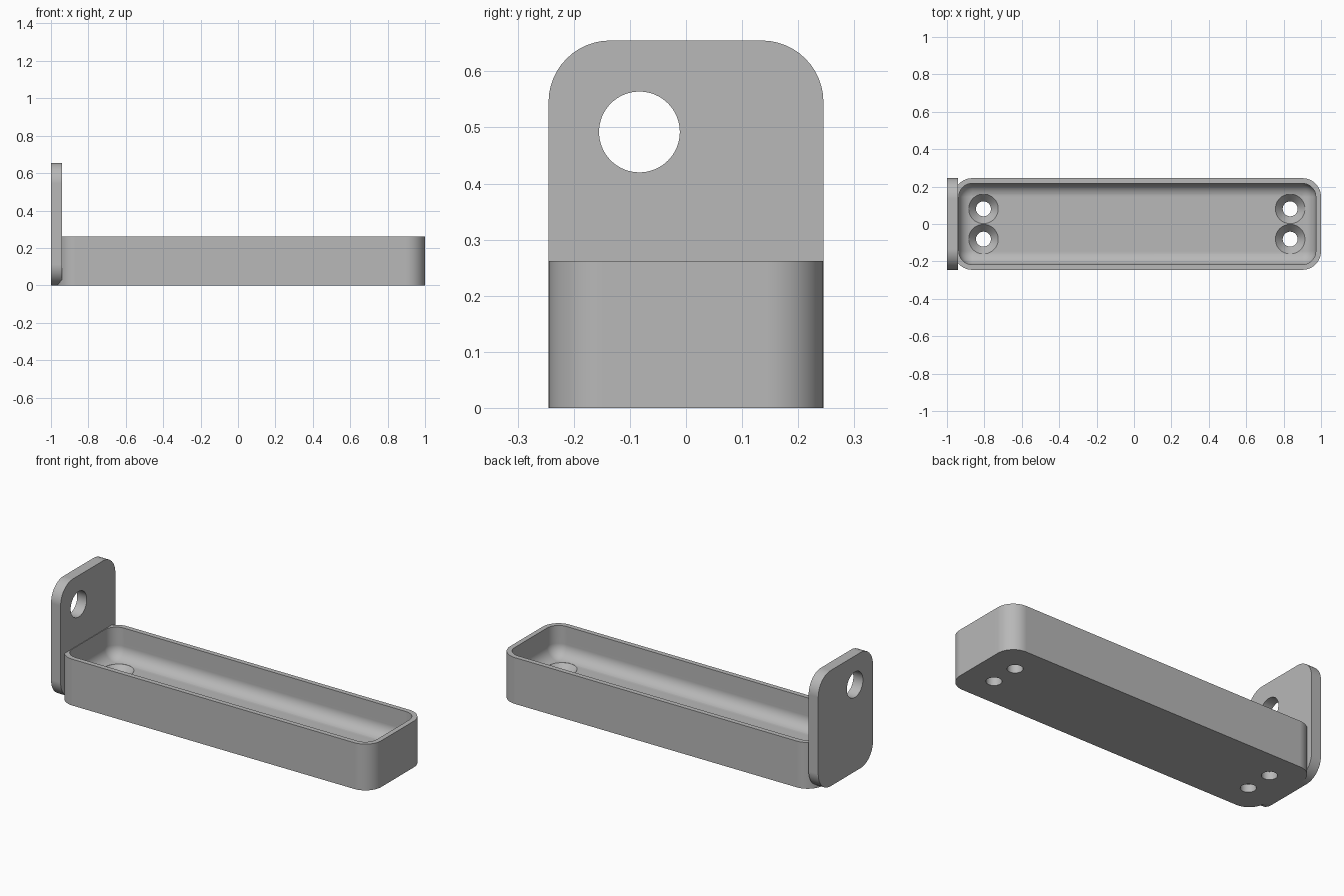
import bpy, bmesh, math
from mathutils import Matrix

if "Cube" in bpy.data.objects:
    bpy.data.objects.remove(bpy.data.objects["Cube"], do_unlink=True)

grey = bpy.data.materials.new("plain grey")
grey.use_nodes = True
grey.diffuse_color = (0.48, 0.48, 0.48, 1)
grey.node_tree.nodes["Principled BSDF"].inputs["Base Color"].default_value = grey.diffuse_color


def rounded_rect(cx, cy, hx, hy, r, steps=12):
    """Outline of a rounded rectangle, anticlockwise."""
    pts = []
    for k, (sx, sy) in enumerate([(1, 1), (-1, 1), (-1, -1), (1, -1)]):
        for i in range(steps + 1):
            a = (k + i / steps) * math.pi / 2
            pts.append((cx + sx * (hx - r) + r * math.cos(a),
                        cy + sy * (hy - r) + r * math.sin(a)))
    return pts


def loft(name, rings):
    """Skin a list of equal rings and close both ends."""
    bm = bmesh.new()
    loops = [[bm.verts.new(p) for p in ring] for ring in rings]
    n = len(loops[0])
    for a, b in zip(loops, loops[1:]):
        for i in range(n):
            j = (i + 1) % n
            bm.faces.new((a[i], a[j], b[j], b[i]))
    bm.faces.new(loops[0][::-1])
    bm.faces.new(loops[-1])
    bmesh.ops.recalc_face_normals(bm, faces=bm.faces)
    mesh = bpy.data.meshes.new(name)
    bm.to_mesh(mesh)
    bm.free()
    mesh.materials.append(grey)
    obj = bpy.data.objects.new(name, mesh)
    bpy.context.collection.objects.link(obj)
    return obj


def turned(name, profile, matrix, sides=48):
    """Round cutter from (radius, height) pairs."""
    rings = []
    for r, z in profile:
        rings.append([(r * math.cos(2 * math.pi * i / sides),
                       r * math.sin(2 * math.pi * i / sides), z) for i in range(sides)])
    obj = loft(name, rings)
    obj.data.transform(matrix)
    obj.hide_render = True
    return obj


def activate(obj):
    bpy.ops.object.select_all(action='DESELECT')
    obj.select_set(True)
    bpy.context.view_layer.objects.active = obj


def cut(obj, cutter):
    activate(obj)
    mod = obj.modifiers.new("hole", 'BOOLEAN')
    mod.operation = 'DIFFERENCE'
    mod.solver = 'EXACT'
    mod.object = cutter
    bpy.ops.object.modifier_apply(modifier=mod.name)
    bpy.data.objects.remove(cutter, do_unlink=True)


def finish(obj):
    activate(obj)
    bpy.ops.object.shade_smooth_by_angle(angle=math.radians(30))
    mod = obj.modifiers.new("even shading", 'WEIGHTED_NORMAL')
    mod.keep_sharp = True


# Tray: outer wall, rim, inner wall and a filleted floor
MID, HX, HY, TOP, FLOOR = 0.0175, 0.9825, 0.245, 0.262, 0.09
WALL, CORNER, FILLET = 0.028, 0.1, 0.07


def tray_ring(inset, z):
    outline = rounded_rect(MID, 0, HX - inset, HY - inset, CORNER - inset)
    return [(x, y, z) for x, y in outline]


rings = [tray_ring(0, 0), tray_ring(0, TOP), tray_ring(WALL, TOP)]
for i in range(11):
    a = i / 10 * math.pi / 2
    rings.append(tray_ring(WALL + FILLET * (1 - math.cos(a)),
                           FLOOR + FILLET * (1 - math.sin(a))))
tray = loft("tray", rings)

# Countersunk screw holes at both ends
for x in (-0.805, 0.835):
    for y in (-0.081, 0.081):
        profile = [(0.04, -0.1), (0.04, FLOOR - 0.045), (0.079, FLOOR), (0.079, 0.2)]
        cut(tray, turned("screw_hole_cutter", profile, Matrix.Translation((x, y, 0))))
finish(tray)

# Upright end plate with rounded corners and one round hole
outline = rounded_rect(0, 0.3275, 0.245, 0.3275, 0.11)
end_plate = loft("end_plate", [[(x, y, z) for y, z in outline] for x in (-1, -0.94)])
place = Matrix.Translation((-0.97, -0.083, 0.492)) @ Matrix.Rotation(math.pi / 2, 4, 'Y')
cut(end_plate, turned("plate_hole_cutter", [(0.072, -0.1), (0.072, 0.1)], place, 64))
finish(end_plate)
